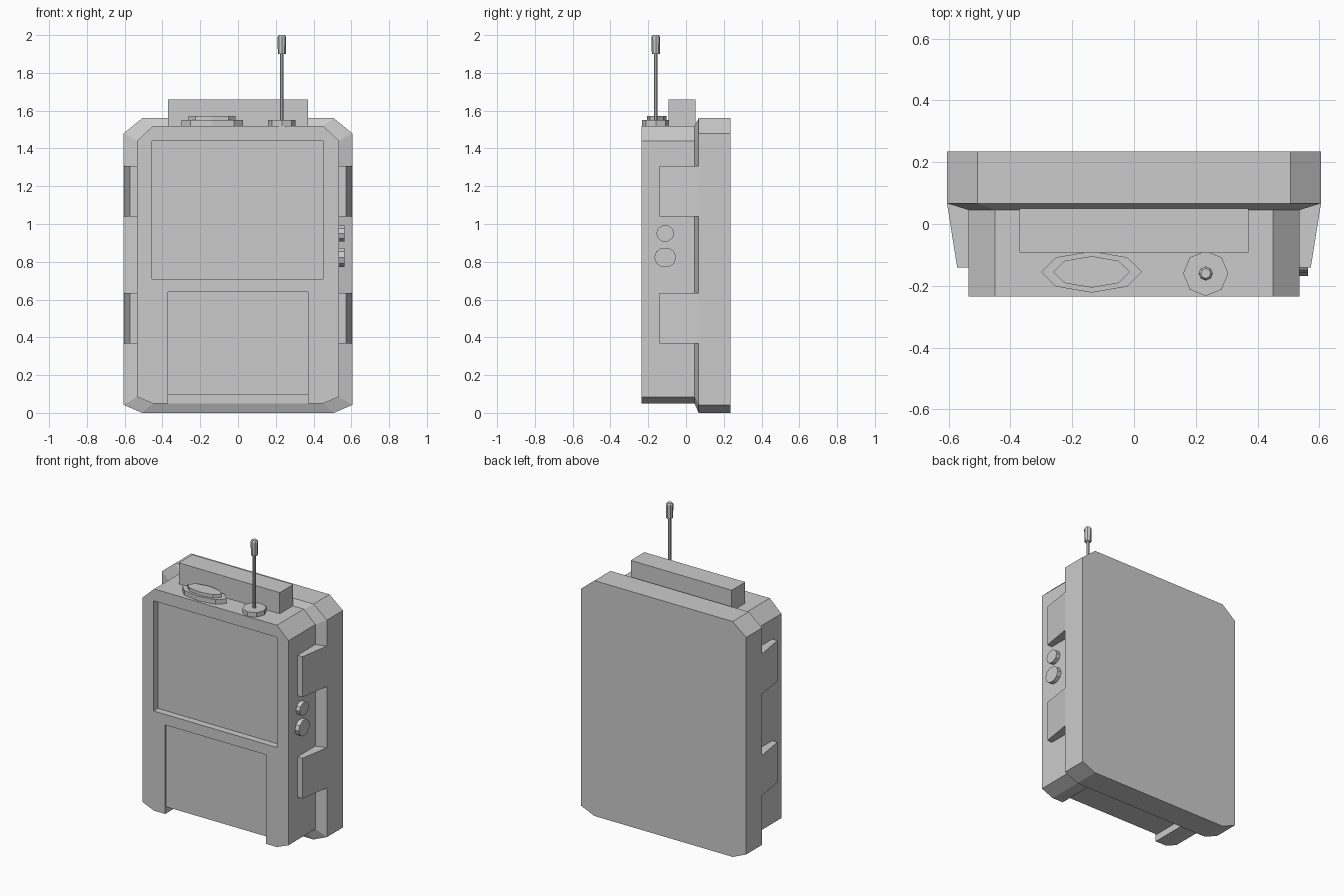
import bpy, bmesh, math

if "Cube" in bpy.data.objects:
    bpy.data.objects.remove(bpy.data.objects["Cube"])


def loft(name, rings):
    """Closed flat-faced solid through rings of equal point count."""
    bm = bmesh.new()
    loops = [[bm.verts.new(p) for p in r] for r in rings]
    n = len(loops[0])
    for a, b in zip(loops, loops[1:]):
        for i in range(n):
            j = (i + 1) % n
            bm.faces.new((a[i], a[j], b[j], b[i]))
    bm.faces.new(loops[0])
    bm.faces.new(loops[-1])
    bmesh.ops.recalc_face_normals(bm, faces=bm.faces)
    me = bpy.data.meshes.new(name)
    bm.to_mesh(me)
    bm.free()
    ob = bpy.data.objects.new(name, me)
    bpy.context.collection.objects.link(ob)
    return ob


def box(name, x0, x1, y0, y1, z0, z1):
    return loft(name, [[(x0, y0, z), (x1, y0, z), (x1, y1, z), (x0, y1, z)] for z in (z0, z1)])


def outline(y, w, wc, z0, z0c, z1c, z1):
    """Rectangle in xz with cut corners."""
    return [(wc, y, z0), (w, y, z0c), (w, y, z1c), (wc, y, z1),
            (-wc, y, z1), (-w, y, z1c), (-w, y, z0c), (-wc, y, z0)]


def turned(name, x, y, steps, squash=1.0, n=8):
    """Faceted upright part; steps are (radius, z)."""
    ang = [2 * math.pi * i / n for i in range(n)]
    return loft(name, [[(x + r * math.cos(a), y + r * squash * math.sin(a), z) for a in ang]
                       for r, z in steps])


def cut(ob, cutter):
    m = ob.modifiers.new("cut", 'BOOLEAN')
    m.operation = 'DIFFERENCE'
    m.solver = 'EXACT'
    m.object = cutter
    cutter.hide_render = True
    cutter.hide_set(True)


INNER = (0.535, 0.45, 0.05, 0.085, 1.44, 1.52)
OUTER = (0.605, 0.507, 0.0, 0.042, 1.48, 1.56)

# Front body with screen recess, shallow lower panel and notch under it
body = loft("front_body", [outline(-0.235, *INNER), outline(0.06, *INNER)])
cut(body, box("screen_cutter", -0.455, 0.45, -0.4, -0.19, 0.71, 1.44))
cut(body, box("panel_cutter", -0.37, 0.37, -0.4, -0.227, 0.0, 0.64))
cut(body, box("notch_cutter", -0.37, 0.37, -0.41, 0.1, -0.1, 0.095))

# Back shell with sloped front rim
loft("back_shell", [outline(0.045, *INNER), outline(0.067, *OUTER), outline(0.235, *OUTER)])

# Top handle block
box("top_block", -0.37, 0.37, -0.092, 0.05, 1.51, 1.66)

# Side clips, two per side
clip = [(0.52, -0.14), (0.572, -0.14), (0.605, 0.068), (0.52, 0.068)]
for side, s in (("right", 1), ("left", -1)):
    for level, z0, z1 in (("lower", 0.368, 0.635), ("upper", 1.04, 1.308)):
        loft(f"{side}_{level}_clip", [[(s * x, y, z) for x, y in clip] for z in (z0, z1)])

# Side buttons
for name, z, r in (("small_button", 0.95, 0.048), ("large_button", 0.823, 0.058)):
    ang = [2 * math.pi * i / 10 for i in range(10)]
    loft(name, [[(x, -0.11 + r * math.cos(a), z + r * 0.92 * math.sin(a)) for a in ang]
                for x in (0.52, 0.563)])

# Oval knob on top
turned("oval_knob", -0.137, -0.155,
       [(0.163, 1.51), (0.163, 1.55), (0.124, 1.55), (0.124, 1.572)], squash=0.41)

# Antenna: base, rod and tip
turned("antenna_base", 0.232, -0.16, [(0.073, 1.51), (0.073, 1.55)])
turned("antenna_rod", 0.232, -0.16, [(0.01, 1.54), (0.01, 1.91)])
turned("antenna_tip", 0.232, -0.16, [(0.021, 1.9), (0.023, 1.99), (0.016, 2.0)])
